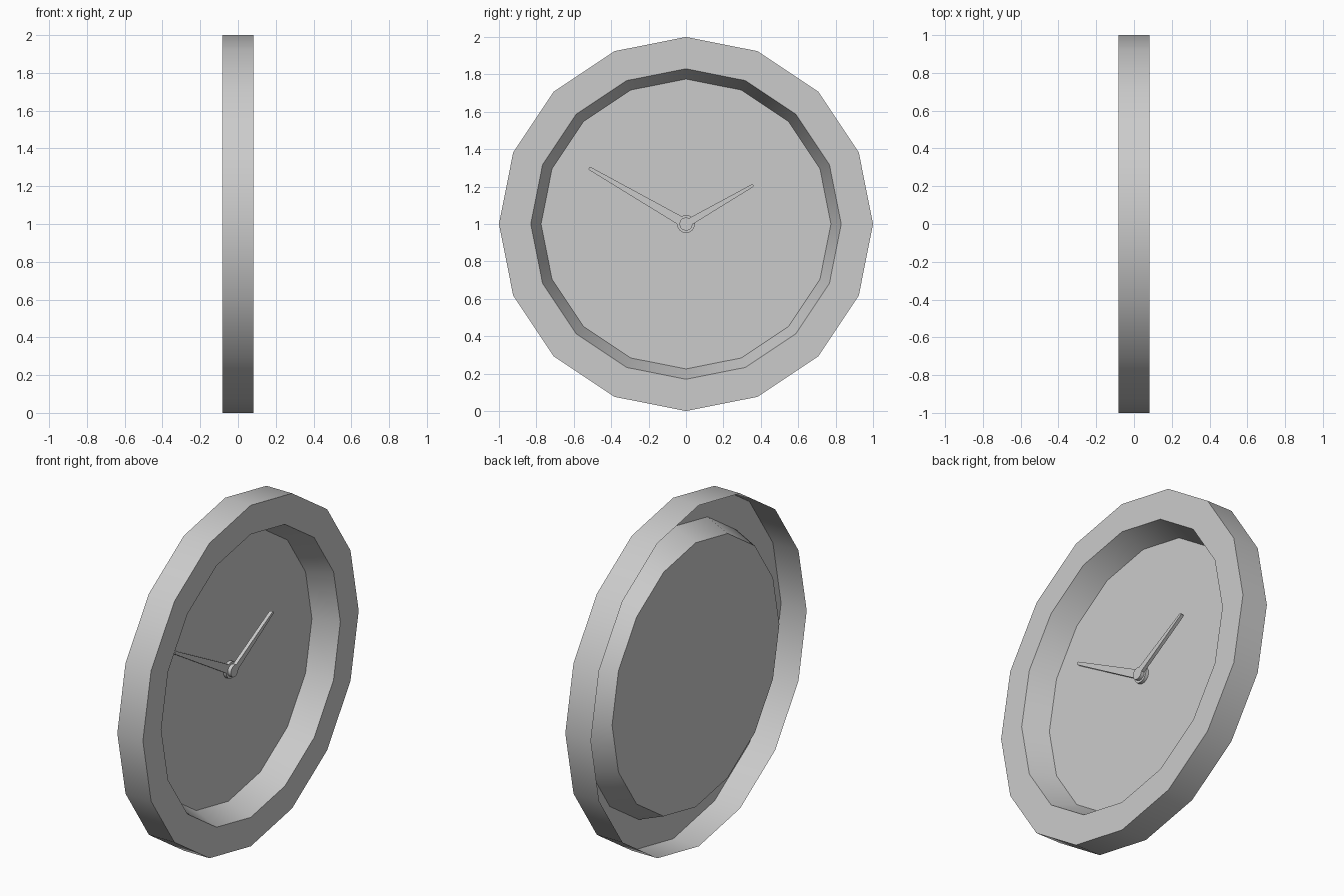
import bpy, bmesh
from math import radians, cos, sin, asin, degrees

if "Cube" in bpy.data.objects:
    bpy.data.objects.remove(bpy.data.objects["Cube"])

SIDES = 16
CZ = 1.0          # centre height of the clock
DIAL_X = -0.063   # depth of the dial


def finish(name, bm, angle=30):
    mesh = bpy.data.meshes.new(name)
    bm.to_mesh(mesh)
    bm.free()
    obj = bpy.data.objects.new(name, mesh)
    bpy.context.collection.objects.link(obj)
    bpy.ops.object.select_all(action='DESELECT')
    obj.select_set(True)
    bpy.context.view_layer.objects.active = obj
    bpy.ops.object.shade_smooth_by_angle(angle=radians(angle))
    return obj


def ring(bm, r, x):
    return [bm.verts.new((x, r * cos(radians(k * 360 / SIDES)),
                          CZ + r * sin(radians(k * 360 / SIDES)))) for k in range(SIDES)]


# Case: outer wall, front rim and tapered inner wall, open at the back
bm = bmesh.new()
rings = [ring(bm, r, x) for r, x in
         [(1, -0.083), (1, 0.083), (0.83, 0.083), (0.775, DIAL_X)]]
for a, b in zip(rings, rings[1:]):
    for k in range(SIDES):
        n = (k + 1) % SIDES
        bm.faces.new((a[k], a[n], b[n], b[k]))
finish("case", bm)

# Dial closing the inner wall
bm = bmesh.new()
bm.faces.new(ring(bm, 0.775, DIAL_X))
finish("dial", bm)


def hand(name, angle, length, hub, base_half, tip_half, x0, x1):
    """Round hub with a tapering pointer, extruded along x."""
    start = degrees(asin(base_half / hub))
    pts = [(hub * cos(radians(a)), hub * sin(radians(a)))
           for a in [start + (360 - 2 * start) * i / 16 for i in range(17)]]
    pts += [(length - tip_half + tip_half * cos(radians(a)), tip_half * sin(radians(a)))
            for a in (-90, -45, 0, 45, 90)]
    c, s = cos(radians(angle)), sin(radians(angle))
    bm = bmesh.new()
    face = bm.faces.new([bm.verts.new((x0, u * c - v * s, CZ + u * s + v * c)) for u, v in pts])
    ext = bmesh.ops.extrude_face_region(bm, geom=[face], use_keep_orig=True)
    moved = [g for g in ext['geom'] if isinstance(g, bmesh.types.BMVert)]
    bmesh.ops.translate(bm, verts=moved, vec=(x1 - x0, 0, 0))
    bmesh.ops.recalc_face_normals(bm, faces=bm.faces)
    return finish(name, bm)


# Hands stacked on the dial
hand("minute_hand", 150, 0.60, 0.048, 0.024, 0.009, DIAL_X + 0.002, -0.042)
hand("hour_hand", 30, 0.417, 0.035, 0.019, 0.008, -0.042, -0.022)
